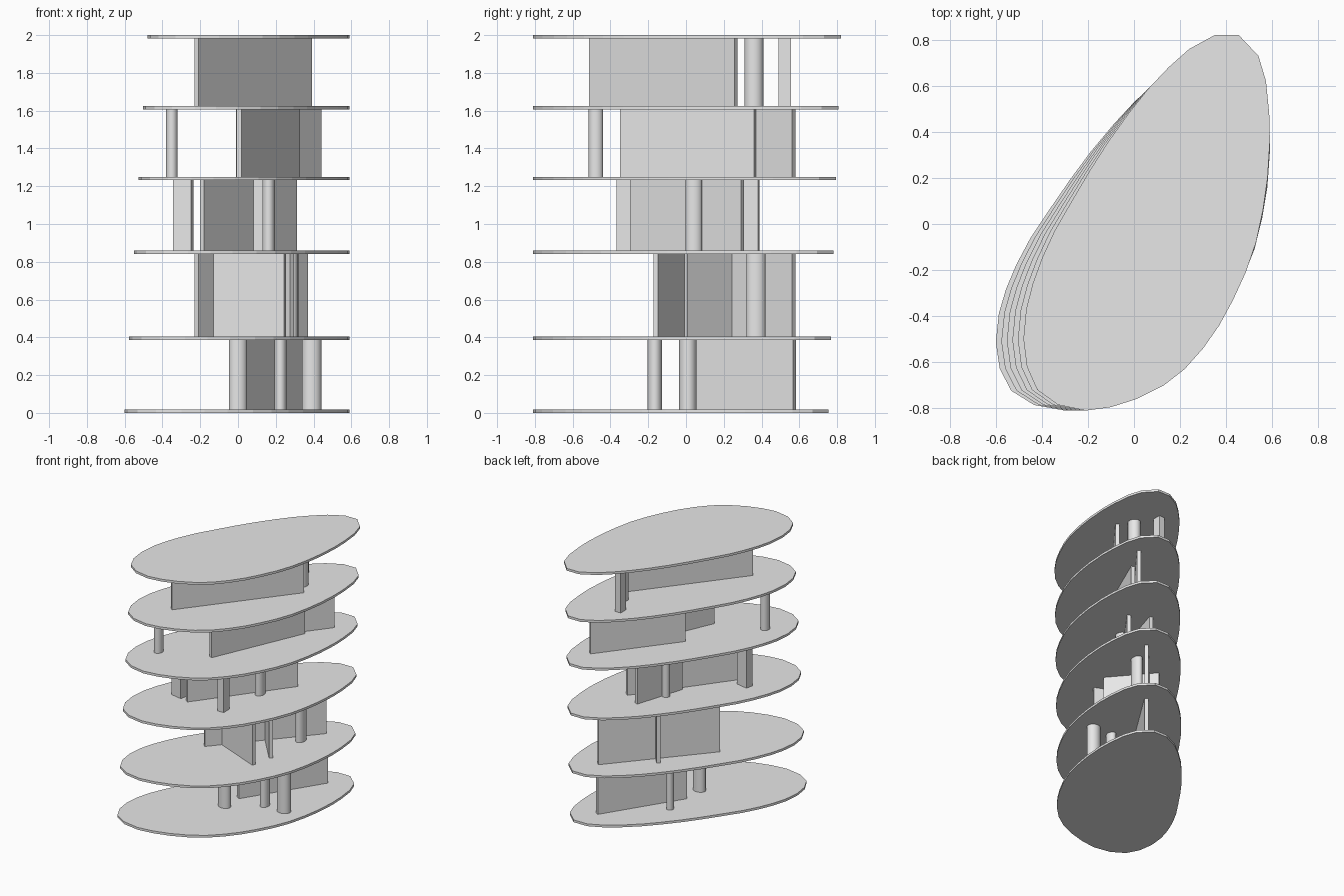
import bpy
import bmesh
import math
from mathutils import Vector

old = bpy.data.objects.get("Cube")
if old:
    bpy.data.objects.remove(old, do_unlink=True)

grey = bpy.data.materials.new("light grey")
grey.use_nodes = True
colour = (0.8, 0.8, 0.8, 1)
grey.diffuse_color = colour
grey.node_tree.nodes["Principled BSDF"].inputs["Base Color"].default_value = colour

SLAB = 0.018
LEVELS = [0, 0.387, 0.841, 1.232, 1.607, 1.982]

# Egg-shaped roof outline, listed anticlockwise from the rear tip
OUTLINE = [
    (.35, .82), (.24, .76), (.15, .68), (.06, .585), (-.02, .485), (-.11, .36),
    (-.19, .235), (-.27, .1), (-.345, -.03), (-.4, -.15), (-.44, -.26),
    (-.468, -.37), (-.48, -.5), (-.465, -.62), (-.42, -.72), (-.33, -.785),
    (-.21, -.81), (-.1, -.795), (.01, -.76), (.13, -.7), (.22, -.63),
    (.3, -.54), (.37, -.44), (.43, -.33), (.485, -.21), (.53, -.08),
    (.56, .06), (.58, .2), (.59, .36), (.587, .48), (.573, .62),
    (.54, .73), (.455, .82)]
RIGHT, FRONT = 0.59, -0.81


def prism(name, points, bottom, top, smooth=False):
    """Extrude a flat outline straight up between two heights."""
    bm = bmesh.new()
    face = bm.faces.new([bm.verts.new((x, y, bottom)) for x, y in points])
    grown = bmesh.ops.extrude_face_region(bm, geom=[face])
    verts = [v for v in grown["geom"] if isinstance(v, bmesh.types.BMVert)]
    bmesh.ops.translate(bm, verts=verts, vec=(0, 0, top - bottom))
    bmesh.ops.recalc_face_normals(bm, faces=bm.faces)
    mesh = bpy.data.meshes.new(name)
    bm.to_mesh(mesh)
    bm.free()
    mesh.materials.append(grey)
    obj = bpy.data.objects.new(name, mesh)
    bpy.context.scene.collection.objects.link(obj)
    if smooth:
        for other in bpy.context.selected_objects:
            other.select_set(False)
        bpy.context.view_layer.objects.active = obj
        obj.select_set(True)
        bpy.ops.object.shade_smooth_by_angle(angle=math.radians(40))
    return obj


def storey(floor):
    """Clear height from one slab to the next."""
    return LEVELS[floor] + SLAB, LEVELS[floor + 1]


def wall(name, floor, start, end, thick=0.028):
    a, b = Vector(start), Vector(end)
    along = (b - a).normalized()
    side = Vector((-along.y, along.x)) * thick / 2
    prism(name, [a - side, b - side, b + side, a + side], *storey(floor))


def column(name, floor, x, y, rx, ry, sides=24):
    turns = [math.tau * i / sides for i in range(sides)]
    ring = [(x + rx * math.cos(t), y + ry * math.sin(t)) for t in turns]
    prism(name, ring, *storey(floor), smooth=True)


# Floor slabs: the plan narrows and lengthens towards the roof
for i, z in enumerate(LEVELS):
    f = 1 - i / (len(LEVELS) - 1)
    wide, deep = 1 + f * 0.112, 1 - f * 0.04
    plan = [(RIGHT + (x - RIGHT) * wide, FRONT + (y - FRONT) * deep)
            for x, y in OUTLINE]
    prism(f"floor_slab_{i}", plan, z, z + SLAB)

# Ground storey
wall("ground_wall", 0, (0, 0), (.365, .575))
column("ground_front_column", 0, 0, -.165, .048, .038)
column("ground_middle_column", 0, .225, .01, .032, .042)
column("ground_side_column", 0, .39, .01, .052, .046)
column("ground_rear_column", 0, -.01, .21, .025, .028)

# First storey
wall("first_long_wall", 1, (-.22, -.1), (.36, .57))
wall("first_front_wall", 1, (.25, -.16), (-.13, 0))
wall("first_cross_wall", 1, (.285, 0), (.02, .31))
column("first_column", 1, .285, .37, .034, .05)

# Second storey
wall("second_long_wall", 2, (-.19, -.36), (.3, .3))
wall("second_rear_wall", 2, (.16, .385), (.04, .0))
wall("second_left_pier", 2, (-.338, -.3), (-.243, -.32), 0.06)
wall("second_front_pier", 2, (.107, -.367), (.107, -.295), 0.052)
column("second_front_column", 2, .162, .042, .033, .044)
column("second_rear_column", 2, .06, .16, .028, .028)

# Third storey
wall("third_front_wall", 3, (.005, -.345), (.315, .365))
wall("third_rear_wall", 3, (0, .015), (.43, .57))
column("third_column", 3, -.35, -.477, .031, .038)

# Top storey
wall("top_wall", 4, (-.22, -.505), (.38, .265))
wall("top_rear_pier", 4, (.2, .49), (.2, .555), 0.05)
column("top_column", 4, .3, .36, .045, .05)
